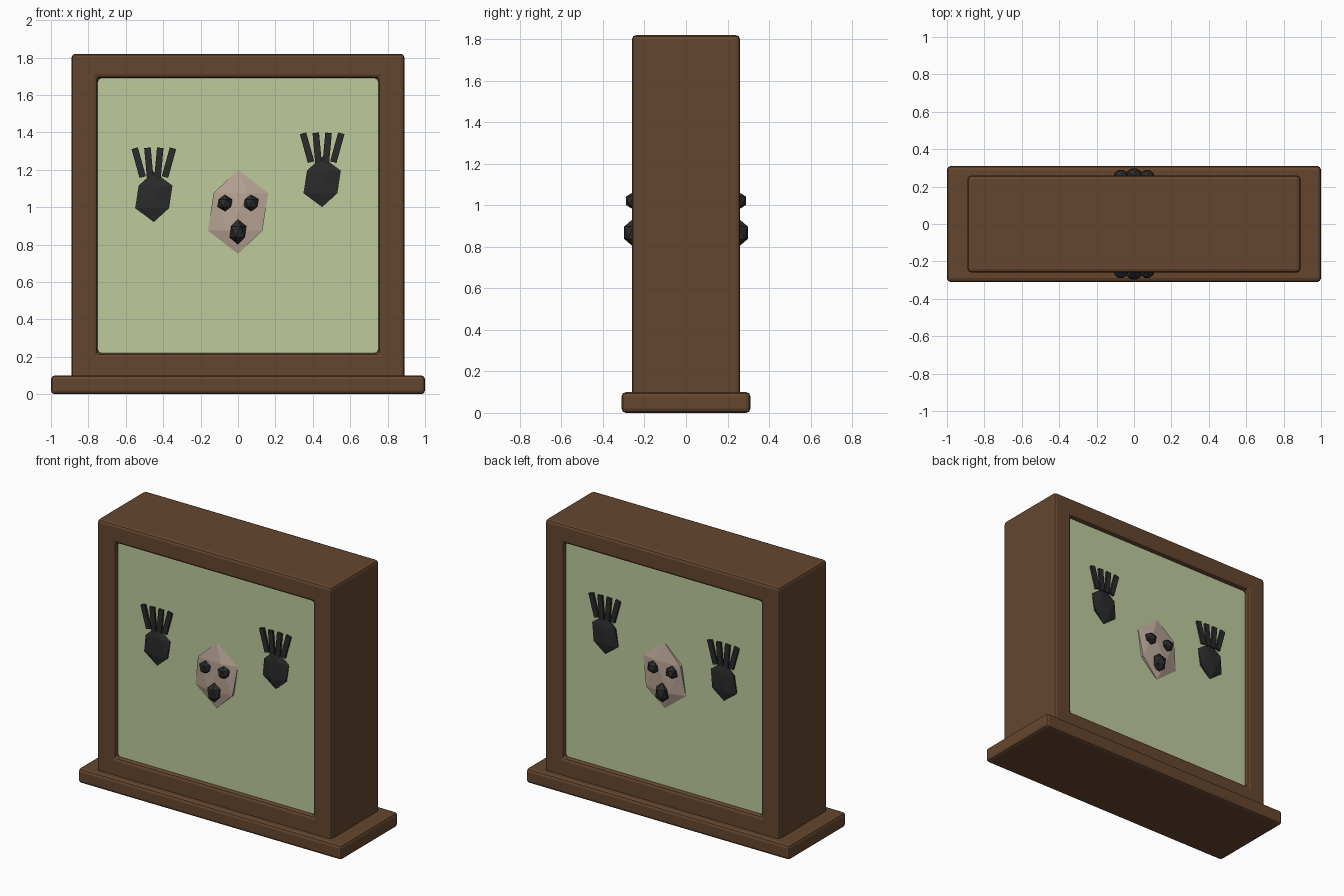
import bpy, bmesh, math
from mathutils import Matrix, Vector

if "Cube" in bpy.data.objects:
    bpy.data.objects.remove(bpy.data.objects["Cube"])


def material(name, rgb):
    m = bpy.data.materials.new(name)
    m.diffuse_color = (*rgb, 1)
    m.use_nodes = True
    m.node_tree.nodes["Principled BSDF"].inputs["Base Color"].default_value = m.diffuse_color
    return m


WOOD = material("brown wood", (0.130, 0.062, 0.028))
GLASS = material("pale green panel", (0.515, 0.600, 0.340))
SKIN = material("pale skin", (0.480, 0.375, 0.300))
DARK = material("charcoal", (0.024, 0.024, 0.024))


def make(name, bm, mat):
    bmesh.ops.recalc_face_normals(bm, faces=bm.faces)
    me = bpy.data.meshes.new(name)
    bm.to_mesh(me)
    bm.free()
    me.materials.append(mat)
    ob = bpy.data.objects.new(name, me)
    bpy.context.collection.objects.link(ob)
    return ob


def add_box(bm, centre, size, angle=0.0):
    mat = (Matrix.Translation(centre) @ Matrix.Rotation(angle, 4, 'Y')
           @ Matrix.Diagonal((*size, 1)))
    bmesh.ops.create_cube(bm, size=1, matrix=mat)


def add_gem(bm, centre, radii):
    mat = Matrix.Translation(centre) @ Matrix.Diagonal((*radii, 1))
    bmesh.ops.create_icosphere(bm, subdivisions=1, radius=1, matrix=mat)


def bevel(ob, width):
    mod = ob.modifiers.new("bevel", 'BEVEL')
    mod.width = width
    mod.segments = 2
    mod.limit_method = 'ANGLE'


# base plinth
bm = bmesh.new()
add_box(bm, (0, 0, 0.05), (2.0, 0.62, 0.10))
bevel(make("base", bm, WOOD), 0.02)

# hollow rectangular frame, extruded through the depth
bm = bmesh.new()


def rect(x, z0, z1):
    return [bm.verts.new((px, -0.26, pz))
            for px, pz in ((-x, z0), (x, z0), (x, z1), (-x, z1))]


outer, inner = rect(0.89, 0.06, 1.82), rect(0.75, 0.22, 1.69)
ring = [bm.faces.new((outer[i], outer[(i + 1) % 4], inner[(i + 1) % 4], inner[i]))
        for i in range(4)]
ext = bmesh.ops.extrude_face_region(bm, geom=ring, use_keep_orig=True)
bmesh.ops.translate(bm, vec=(0, 0.52, 0),
                    verts=[v for v in ext["geom"] if isinstance(v, bmesh.types.BMVert)])
bevel(make("frame", bm, WOOD), 0.02)

# panel filling the opening, slightly recessed on both sides
bm = bmesh.new()
add_box(bm, (0, 0, 0.955), (1.51, 0.46, 1.48))
make("panel", bm, GLASS)

# face and hands on the front and the back
for label, s in (("front", -1), ("back", 1)):
    bm = bmesh.new()
    add_gem(bm, (0, s * 0.232, 0.975), (0.18, 0.03, 0.225))
    make(label + "_face", bm, SKIN)

    bm = bmesh.new()
    for x in (-0.07, 0.07):
        add_gem(bm, (x, s * 0.25, 1.022), (0.045, 0.045, 0.045))
    make(label + "_eyes", bm, DARK)

    bm = bmesh.new()
    add_gem(bm, (0, s * 0.255, 0.868), (0.05, 0.05, 0.067))
    make(label + "_mouth", bm, DARK)

    # each hand is a flattened palm with four fanned fingers
    for side, hx, hz in (("left", -0.45, 1.055), ("right", 0.45, 1.135)):
        bm = bmesh.new()
        add_gem(bm, (hx, s * 0.232, hz), (0.112, 0.02, 0.135))
        for i in (-1.5, -0.5, 0.5, 1.5):
            add_box(bm, (hx + i * 0.054, s * 0.235, hz + 0.183),
                    (0.035, 0.02, 0.16), i * 0.18)
        make(label + "_" + side + "_hand", bm, DARK)
